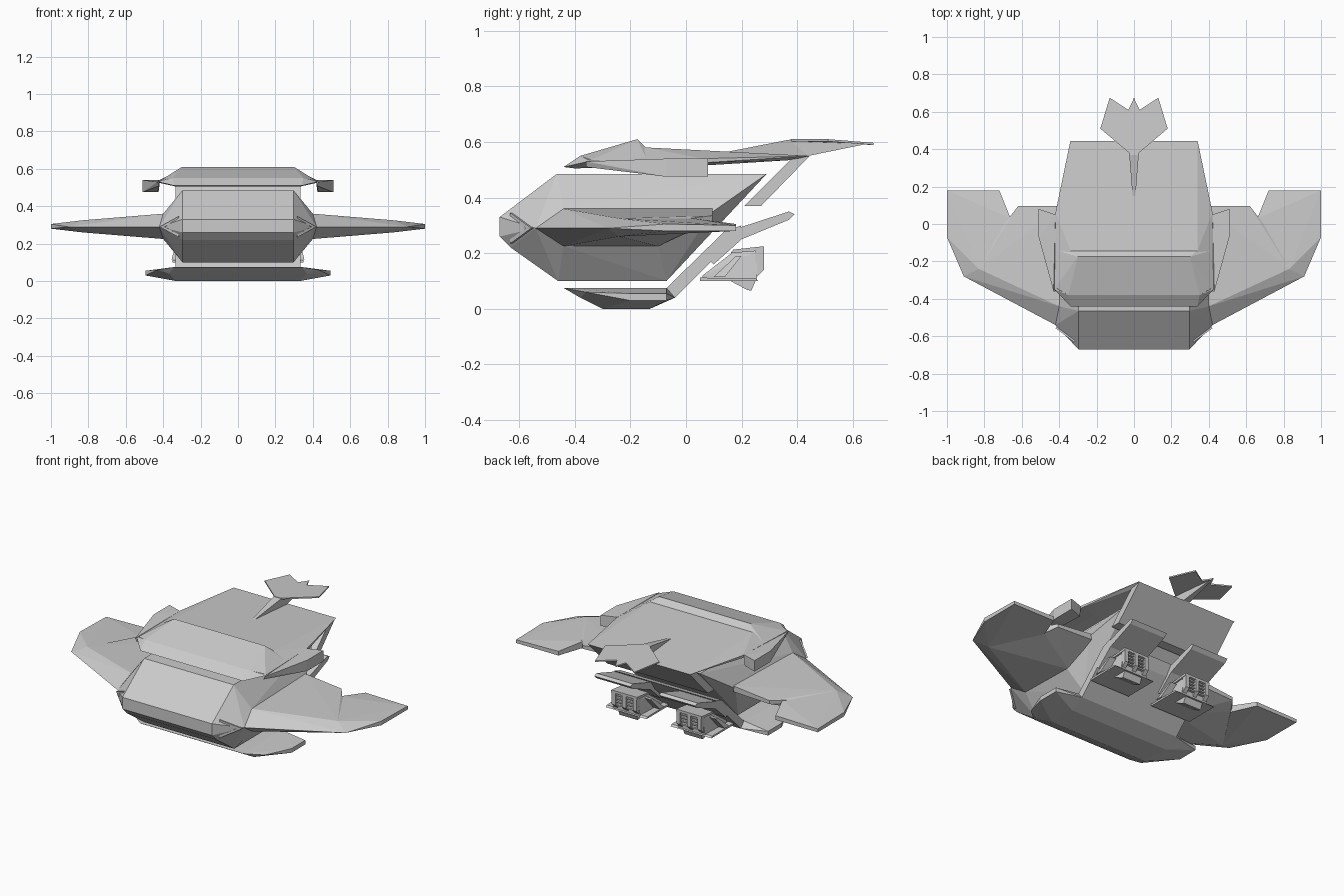
import bpy, bmesh
from mathutils import Vector

if "Cube" in bpy.data.objects:
    bpy.data.objects.remove(bpy.data.objects["Cube"])

grey = bpy.data.materials.new("light_grey")
grey.diffuse_color = (0.6, 0.6, 0.6, 1)
grey.use_nodes = True
grey.node_tree.nodes["Principled BSDF"].inputs["Base Color"].default_value = grey.diffuse_color


def finish(name, bm):
    bmesh.ops.recalc_face_normals(bm, faces=bm.faces)
    me = bpy.data.meshes.new(name)
    bm.to_mesh(me)
    bm.free()
    me.materials.append(grey)
    ob = bpy.data.objects.new(name, me)
    bpy.context.collection.objects.link(ob)
    return ob


def solid(name, pts, mirror=False):
    """Faceted solid around the points; mirror=True spans both sides."""
    pts = [Vector(p) for p in pts]
    if mirror:
        pts += [Vector((-p.x, p.y, p.z)) for p in pts]
    bm = bmesh.new()
    for p in pts:
        bm.verts.new(p)
    r = bmesh.ops.convex_hull(bm, input=bm.verts)
    junk = {g for g in r["geom_interior"] + r["geom_unused"] if isinstance(g, bmesh.types.BMVert)}
    bmesh.ops.delete(bm, geom=list(junk), context='VERTS')
    bmesh.ops.dissolve_limit(bm, angle_limit=0.02, verts=bm.verts, edges=bm.edges)
    return finish(name, bm)


def pair(name, pts):
    for s, side in ((1, "right"), (-1, "left")):
        solid(f"{name}_{side}", [(s * x, y, z) for x, y, z in pts])


def extrude(name, profile, x0, x1):
    """Side profile (y, z) extruded from x0 to x1."""
    bm = bmesh.new()
    a = [bm.verts.new((x0, y, z)) for y, z in profile]
    b = [bm.verts.new((x1, y, z)) for y, z in profile]
    bm.faces.new(a)
    bm.faces.new(b[::-1])
    for i in range(len(a)):
        j = (i + 1) % len(a)
        bm.faces.new((a[i], b[i], b[j], a[j]))
    return finish(name, bm)


# Main hull with rounded nose and swept-back rear
profile = [(-.67, .33), (-.63, .36), (-.465, .485), (.29, .485),
           (-.07, .1), (-.46, .1), (-.63, .22), (-.67, .26)]
solid("hull", [(.297, y, z) for y, z in profile] +
      [(.42, -.54, .29), (.40, -.44, .36), (.40, -.44, .225), (.39, .09, .345), (.39, -.1, .225)], True)

# Triangular nose intake frames
outer = [Vector(p) for p in ((.31, -.62, .345), (.31, -.62, .235), (.41, -.545, .29))]
centre = sum(outer, Vector()) / 3
out = Vector((.6, -.8, 0)) * .015
for i in range(3):
    a, b = outer[i], outer[(i + 1) % 3]
    ring = [a, b, centre.lerp(a, .6), centre.lerp(b, .6)]
    pair(f"intake_bar_{i}", [p + out for p in ring] + [p - out for p in ring])

# Wings: inner arm and swept outer panel
pair("inner_wing", [(.42, -.54, .29), (.40, -.44, .36), (.40, -.44, .225), (.38, .095, .36),
                    (.38, -.1, .225), (.38, .095, .325), (.62, .095, .335), (.62, .095, .315),
                    (.83, -.24, .325), (.83, -.24, .26), (.91, -.28, .29),
                    (.66, .03, .33), (.66, .03, .29)])
pair("outer_wing", [(.91, -.28, .29), (.83, -.24, .325), (.83, -.24, .26), (.66, .03, .325),
                    (.66, .03, .285), (.72, .18, .305), (.72, .18, .28), (1, -.07, .305),
                    (1, -.07, .28), (1, .18, .3), (1, .18, .28)])

# Upper shell: deck, raised brow, side fins
solid("upper_deck", [(.34, .445, .55), (.34, -.14, .58), (.35, -.38, .55), (.34, -.44, .51),
                     (.425, -.35, .53), (.42, .06, .54), (.42, .06, .525),
                     (.33, .06, .515), (.33, .38, .535), (.33, -.4, .505)], True)
solid("brow", [(.3, -.175, .61), (.34, -.14, .575), (.35, -.38, .55), (.42, -.34, .535),
               (.42, -.14, .535), (.34, -.4, .53)], True)
pair("shell_fin", [(.42, -.36, .51), (.43, -.36, .53), (.51, -.07, .475), (.51, -.07, .54),
                   (.51, .08, .475), (.51, .08, .54), (.425, .05, .475), (.42, .05, .54),
                   (.43, -.07, .475)])

# Lower shell
solid("lower_shell", [(.34, -.44, .075), (.34, -.07, .075), (.33, -.04, .04), (.33, -.13, 0),
                      (.33, -.3, 0), (.37, -.38, .04), (.43, -.36, .06), (.495, -.2, .055),
                      (.495, -.2, .03), (.495, -.07, .055), (.495, -.07, .03)], True)

# Rear plates, split by a gap
extrude("upper_rear_plate", [(.21, .37), (.27, .37), (.445, .55), (.38, .54)], -.335, .335)
extrude("lower_rear_plate", [(-.07, .075), (-.04, .04), (.16, .24), (.2, .3), (.14, .28)], -.335, .335)

# Tail: keel and forked fin
solid("tail_keel", [(.008, .15, .565), (.008, .25, .55), (.025, .37, .608), (.02, .44, .55),
                    (.004, .67, .597)], True)
tail = [(0, .67, .597), (.03, .61, .602), (.13, .675, .597), (.18, .51, .61), (.02, .375, .61)]
tail += [(-x, y, z) for x, y, z in tail[:0:-1]]
bm = bmesh.new()
top = [bm.verts.new(p) for p in tail]
low = [bm.verts.new((x, y, z - .008)) for x, y, z in tail]
bm.faces.new(top)
bm.faces.new(low[::-1])
for i in range(len(top)):
    bm.faces.new((top[i - 1], low[i - 1], low[i], top[i]))
finish("tail_fin", bm)

# Engines under shelf struts
for s, side in ((1, "right"), (-1, "left")):
    c = s * .215
    extrude(f"strut_{side}", [(.07, .19), (.14, .275), (.37, .35), (.39, .34), (.37, .32),
                              (.2, .25), (.1, .16)], c - .12, c + .12)
    solid(f"engine_{side}", [(c + k * w, y, z) for k in (1, -1) for w, y, z in
                             ((.1, .06, .1), (.1, .06, .12), (.075, .17, .205),
                              (.075, .26, .21), (.09, .255, .105))])
    # Flanges around the nozzle
    extrude(f"engine_base_{side}", [(.05, .1), (.05, .112), (.25, .11), (.26, .1)], c - .135, c + .135)
    solid(f"engine_cheeks_{side}", [(c + k * w, y, z) for k in (1, -1) for w, y, z in
                                    ((.14, .1, .115), (.14, .14, .115), (.12, .18, .19), (.12, .2, .19))])
    extrude(f"engine_hood_{side}", [(.16, .2), (.17, .213), (.28, .225), (.28, .21)], c - .085, c + .085)
    extrude(f"engine_keel_{side}", [(.16, .1), (.25, .1), (.235, .065), (.22, .068)], c - .06, c + .06)
    # Nozzle frame and grille bars
    for k in (-1, 0, 1):
        x = c + k * .07
        extrude(f"nozzle_post_{side}_{k + 1}", [(.25, .11), (.25, .215), (.28, .215), (.28, .14)],
                x - .012, x + .012)
    for i in range(4):
        z = .135 + i * .02
        extrude(f"grille_{side}_{i}", [(.25, z), (.25, z + .009), (.272, z + .009), (.272, z)],
                c - .065, c + .065)
